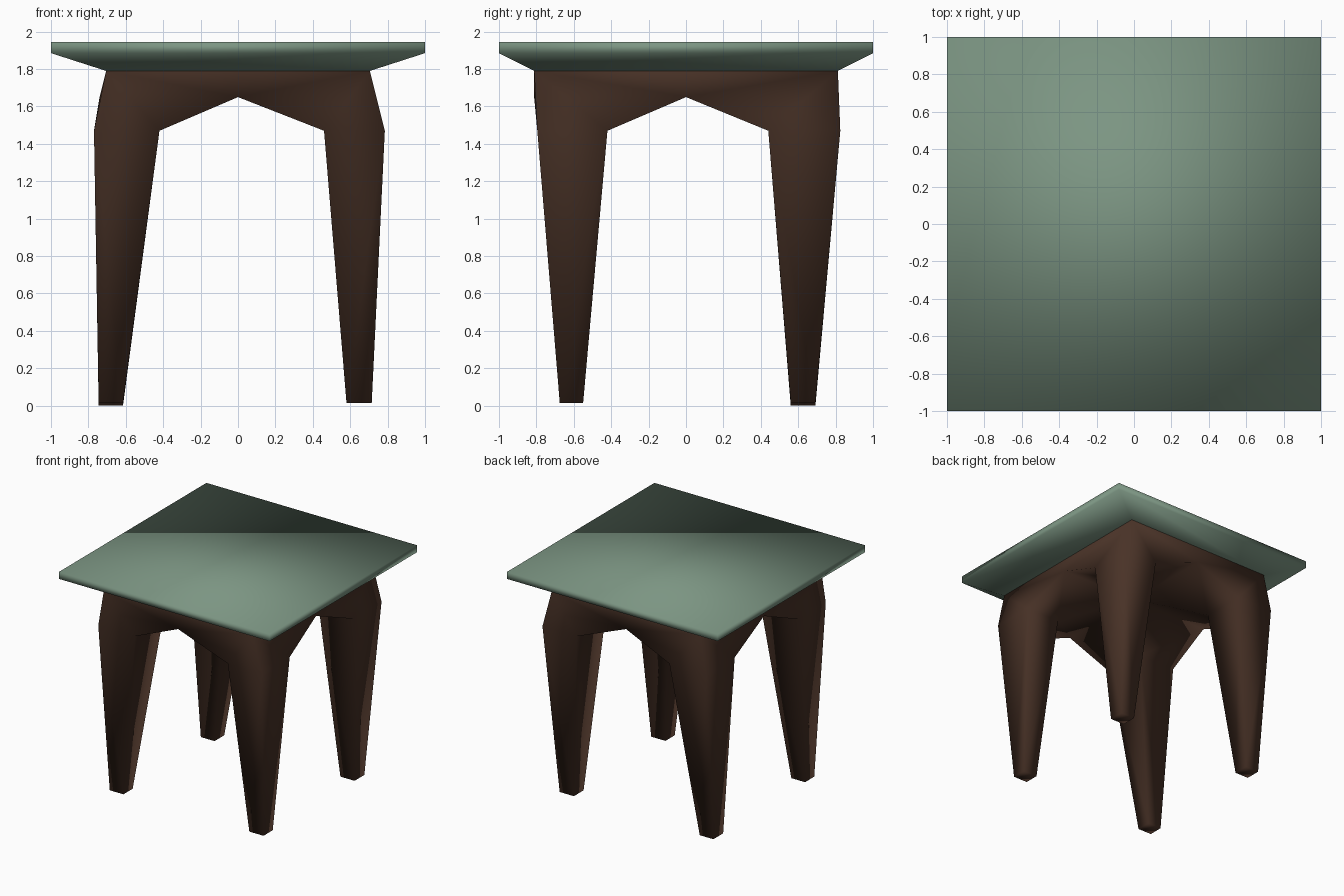
import bpy, bmesh

if "Cube" in bpy.data.objects:
    bpy.data.objects.remove(bpy.data.objects["Cube"])


def material(name, rgb):
    m = bpy.data.materials.new(name)
    m.diffuse_color = (*rgb, 1.0)
    m.use_nodes = True
    m.node_tree.nodes["Principled BSDF"].inputs["Base Color"].default_value = m.diffuse_color
    return m


def make_object(name, polys, mat):
    """Build a welded, smooth-shaded mesh from polygons of points."""
    bm = bmesh.new()
    for poly in polys:
        bm.faces.new([bm.verts.new(p) for p in poly])
    bmesh.ops.remove_doubles(bm, verts=bm.verts, dist=0.0005)
    bmesh.ops.recalc_face_normals(bm, faces=bm.faces)
    for f in bm.faces:
        f.smooth = True
    mesh = bpy.data.meshes.new(name)
    bm.to_mesh(mesh)
    bm.free()
    mesh.materials.append(mat)
    ob = bpy.data.objects.new(name, mesh)
    bpy.context.collection.objects.link(ob)
    return ob


def ring(x, y, z):
    return [(-x, -y, z), (x, -y, z), (x, y, z), (-x, y, z)]


def bridge(a, b):
    n = len(a)
    return [[a[i], a[(i + 1) % n], b[(i + 1) % n], b[i]] for i in range(n)]


green = material("muted green", (0.20, 0.30, 0.225))
brown = material("dark brown", (0.066, 0.032, 0.020))

# Table top: square slab with a bevelled underside
TX, TY, TZ = 0.705, 0.812, 1.79
top, edge, neck = ring(1, 1, 1.945), ring(1, 1, 1.885), ring(TX, TY, TZ)
make_object("table_top", [top, neck] + bridge(top, edge) + bridge(edge, neck), green)

# Base: one quarter per leg, meeting at arch peaks and a shallow vault
ARCH, KNEE = 1.65, 1.47
polys = []


def quarter(sx, sy, knee_x, knee_y, foot_x, foot_y, foot_z):
    """knee_x, knee_y, foot_x, foot_y are (inner, outer) distances."""
    def section(xs, ys, z):  # outer, inner-x, inner, inner-y corners
        (xi, xo), (yi, yo) = xs, ys
        return [(sx * x, sy * y, z) for x, y in
                ((xo, yo), (xi, yo), (xi, yi), (xo, yi))]

    corner, top_x, top_y = (sx * TX, sy * TY, TZ), (0, sy * TY, TZ), (sx * TX, 0, TZ)
    arch_x, arch_y = (0, sy * 0.812, ARCH), (sx * 0.74, 0, ARCH)
    vault = (0, 0, ARCH + 0.01)
    knee = section(knee_x, knee_y, KNEE)
    foot = section(foot_x, foot_y, foot_z)
    # apron panels
    polys.append([corner, top_x, arch_x, knee[1]])
    polys.append([corner, knee[1], knee[0]])
    polys.append([corner, top_y, arch_y, knee[3]])
    polys.append([corner, knee[3], knee[0]])
    # underside
    polys.append([arch_x, knee[1], knee[2], vault])
    polys.append([arch_y, knee[3], knee[2], vault])
    # tapered leg and foot
    polys.extend(bridge(knee, foot))
    polys.append(foot)


left, right = (0.42, 0.77), (0.46, 0.785)
front, back = (0.42, 0.795), (0.44, 0.825)
foot_left, foot_right = (0.615, 0.745), (0.58, 0.715)
foot_front, foot_back = (0.55, 0.675), (0.56, 0.692)
quarter(-1, -1, left, front, foot_left, foot_front, 0.015)
quarter(1, -1, right, front, foot_right, foot_front, 0.015)
quarter(-1, 1, left, back, foot_left, foot_back, 0.0)
quarter(1, 1, right, back, foot_right, foot_back, 0.015)
make_object("apron_and_legs", polys, brown)
